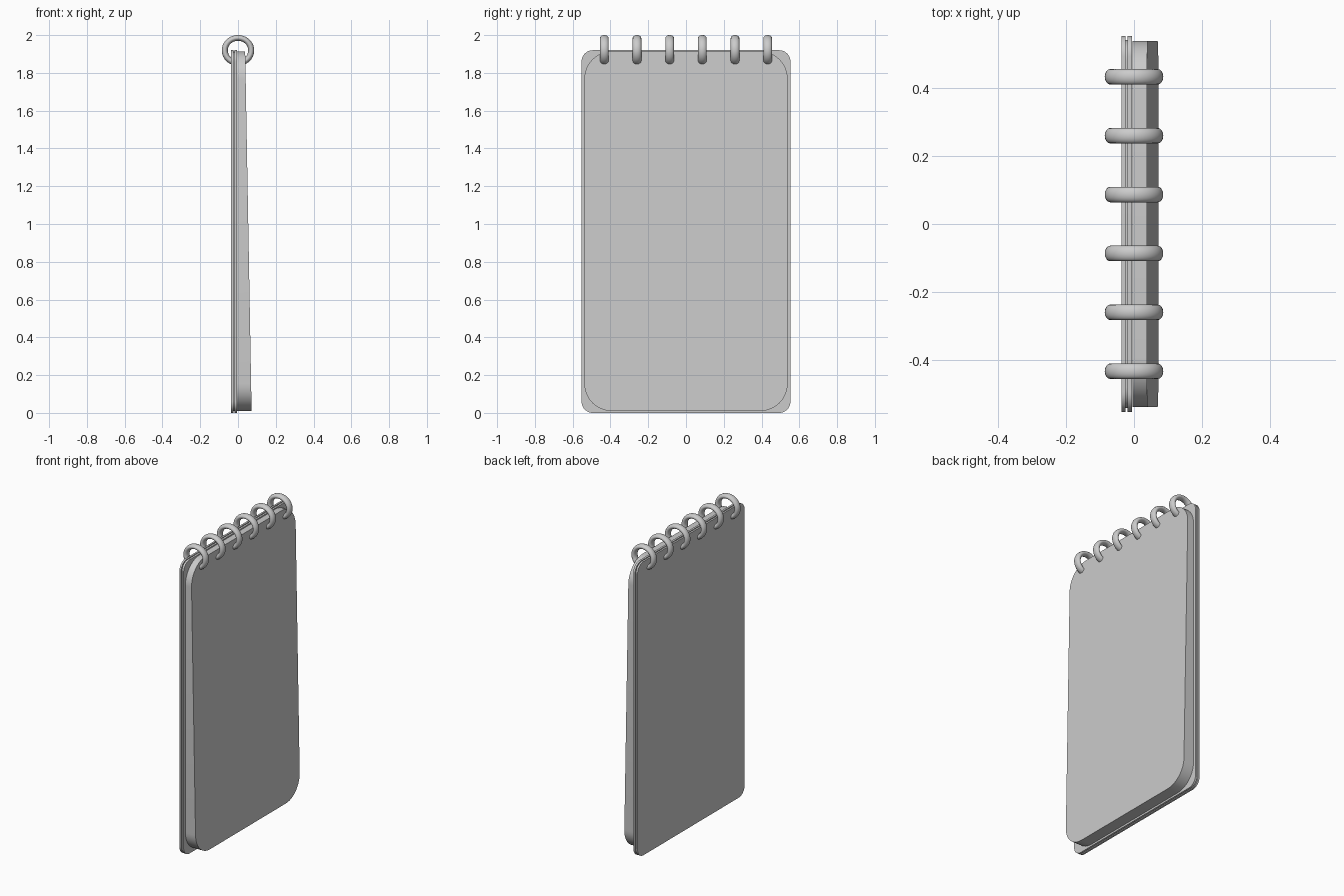
import bpy, bmesh, math

if "Cube" in bpy.data.objects:
    bpy.data.objects.remove(bpy.data.objects["Cube"])


def smooth(obj):
    bpy.ops.object.select_all(action='DESELECT')
    obj.select_set(True)
    bpy.context.view_layer.objects.active = obj
    bpy.ops.object.shade_smooth_by_angle(angle=math.radians(35))


def sheet(name, half_w, z0, z1, radius, x0, x_bottom, x_top, seg=12):
    """Rounded upright slab; its right face may lean from x_bottom to x_top."""
    outline = []
    corners = [(half_w - radius, z1 - radius), (-half_w + radius, z1 - radius),
               (-half_w + radius, z0 + radius), (half_w - radius, z0 + radius)]
    for i, (cy, cz) in enumerate(corners):
        for k in range(seg + 1):
            a = math.pi / 2 * (i + k / seg)
            outline.append((cy + radius * math.cos(a), cz + radius * math.sin(a)))
    bm = bmesh.new()
    back = [bm.verts.new((x0, y, z)) for y, z in outline]
    front = [bm.verts.new((x_bottom + (x_top - x_bottom) * (z - z0) / (z1 - z0), y, z))
             for y, z in outline]
    n = len(outline)
    bm.faces.new(back[::-1])
    bm.faces.new(front)
    for i in range(n):
        j = (i + 1) % n
        bm.faces.new((back[i], back[j], front[j], front[i]))
    bmesh.ops.recalc_face_normals(bm, faces=bm.faces)
    mesh = bpy.data.meshes.new(name)
    bm.to_mesh(mesh)
    bm.free()
    obj = bpy.data.objects.new(name, mesh)
    bpy.context.collection.objects.link(obj)
    smooth(obj)
    return obj


# Two stiff cover boards with a thin sheet between them
sheet("back_cover", 0.553, 0.0, 1.92, 0.06, -0.037, -0.025, -0.025)
sheet("inner_sheet", 0.54, 0.01, 1.912, 0.06, -0.025, -0.019, -0.019)
sheet("front_cover", 0.553, 0.0, 1.92, 0.06, -0.019, -0.006, -0.006)

# Wedge-shaped stack of pages, thicker at the bottom
sheet("page_stack", 0.538, 0.01, 1.914, 0.145, -0.004, 0.072, 0.038)

# Binding rings along the top edge
for i in range(6):
    bpy.ops.mesh.primitive_torus_add(major_radius=0.070, minor_radius=0.016,
                                     major_segments=40, minor_segments=16)
    ring = bpy.context.object
    ring.name = f"binding_ring_{i + 1}"
    ring.scale = (1.0, 0.945, 1.42)
    ring.rotation_euler = (math.pi / 2, 0, 0)
    ring.location = (0, -0.4325 + i * 0.173, 1.919)
    smooth(ring)
